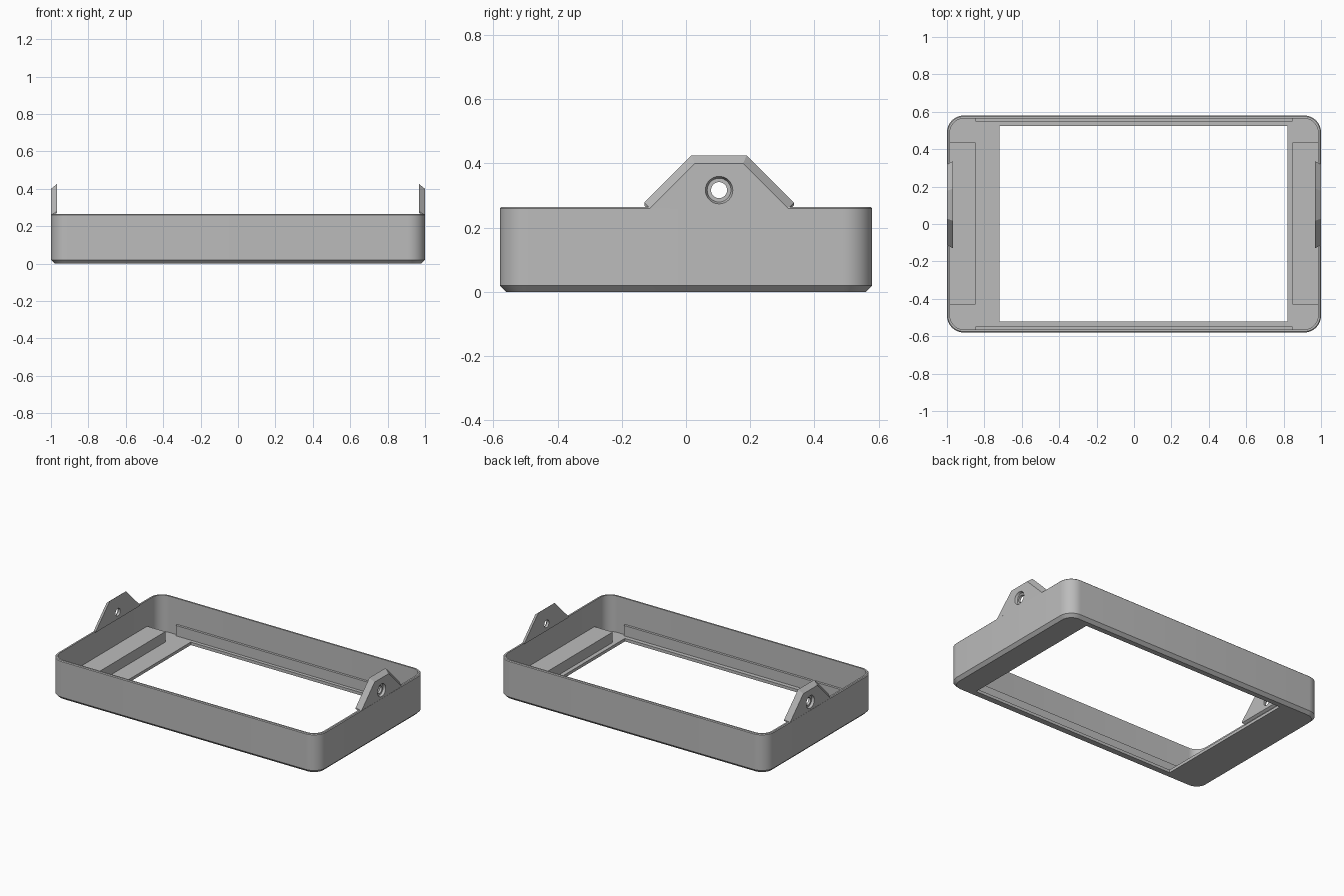
import bpy, bmesh, math
from mathutils import Matrix

if "Cube" in bpy.data.objects:
    bpy.data.objects.remove(bpy.data.objects["Cube"], do_unlink=True)

grey = bpy.data.materials.new("matte_grey")
grey.use_nodes = True
colour = (0.5, 0.5, 0.5, 1)
grey.diffuse_color = colour
grey.node_tree.nodes["Principled BSDF"].inputs["Base Color"].default_value = colour

HALF_X, HALF_Y, HEIGHT = 1.0, 0.58, 0.265
WALL, FLOOR, RADIUS = 0.016, 0.02, 0.09


def finish(name, bm):
    bmesh.ops.recalc_face_normals(bm, faces=bm.faces)
    mesh = bpy.data.meshes.new(name)
    bm.to_mesh(mesh)
    bm.free()
    mesh.materials.append(grey)
    obj = bpy.data.objects.new(name, mesh)
    bpy.context.collection.objects.link(obj)
    return obj


def loft(name, rings):
    """Closed solid through rings that have equal point counts."""
    bm = bmesh.new()
    loops = [[bm.verts.new(p) for p in ring] for ring in rings]
    n = len(loops[0])
    for a, b in zip(loops, loops[1:]):
        for i in range(n):
            j = (i + 1) % n
            bm.faces.new((a[i], a[j], b[j], b[i]))
    bm.faces.new(loops[0])
    bm.faces.new(loops[-1])
    return finish(name, bm)


def box(name, x0, x1, y0, y1, z0, z1):
    return loft(name, [[(x0, y0, z), (x1, y0, z), (x1, y1, z), (x0, y1, z)]
                       for z in (z0, z1)])


def rounded_ring(inset, z, steps=10):
    r = RADIUS - inset
    ring = []
    for k, (sx, sy) in enumerate([(1, 1), (-1, 1), (-1, -1), (1, -1)]):
        for i in range(steps + 1):
            a = math.pi / 2 * (k + i / steps)
            ring.append((sx * (HALF_X - RADIUS) + r * math.cos(a),
                         sy * (HALF_Y - RADIUS) + r * math.sin(a), z))
    return ring


def circle_x(x, r, y=0.103, z=0.317, n=32):
    return [(x, y + r * math.cos(2 * math.pi * i / n),
             z + r * math.sin(2 * math.pi * i / n)) for i in range(n)]


def select_only(obj):
    bpy.ops.object.select_all(action='DESELECT')
    obj.select_set(True)
    bpy.context.view_layer.objects.active = obj


def cut(obj, cutter):
    mod = obj.modifiers.new("cut", 'BOOLEAN')
    mod.operation = 'DIFFERENCE'
    mod.solver = 'EXACT'
    mod.object = cutter
    select_only(obj)
    bpy.ops.object.modifier_apply(modifier=mod.name)
    bpy.data.objects.remove(cutter, do_unlink=True)


def smooth(obj):
    select_only(obj)
    bpy.ops.object.shade_smooth_by_angle(angle=math.radians(25))


# Tray: chamfered base, thin rounded wall, open top
tray = loft("frame_tray", [
    rounded_ring(0.02, 0), rounded_ring(0, 0.02),
    rounded_ring(0, HEIGHT - 0.005), rounded_ring(0.005, HEIGHT),
    rounded_ring(WALL, HEIGHT), rounded_ring(WALL, FLOOR)])
# Off-centre rectangular window through the floor
cut(tray, box("window_cutter", -0.72, 0.82, -0.52, 0.525, -0.1, 0.1))
smooth(tray)

# Raised pads at the ends and slim ledges along the long walls
LEDGE_TOP = 0.09
for side, s in (("left", 1), ("right", -1)):
    x0, x1 = sorted((s * 0.848, s * 0.99))
    box(side + "_pad", x0, x1, -0.43, 0.437, FLOOR - 0.005, LEDGE_TOP)
for side, s in (("back", 1), ("front", -1)):
    y0, y1 = sorted((s * 0.548, s * 0.57))
    box(side + "_ledge", -0.848, 0.848, y0, y1, FLOOR - 0.005, LEDGE_TOP)

# Mounting ears: outline tapers towards the outside, stepped screw hole
inner = [(-0.13, 0.27), (-0.13, 0.278), (0.017, 0.425),
         (0.189, 0.425), (0.336, 0.278), (0.336, 0.27)]
outer = [(-0.112, 0.25), (-0.112, 0.26), (0.028, 0.4),
         (0.178, 0.4), (0.318, 0.26), (0.318, 0.25)]
for side, s in (("left", 1), ("right", -1)):
    ear = loft(side + "_ear", [[(s * 0.968, y, z) for y, z in inner],
                               [(s * 0.9995, y, z) for y, z in outer]])
    cut(ear, loft("bore_cutter", [circle_x(s * 0.9, 0.025), circle_x(s * 1.1, 0.025)]))
    cut(ear, loft("recess_cutter", [circle_x(s * 0.984, 0.037),
                                    circle_x(s * 1.0, 0.043),
                                    circle_x(s * 1.1, 0.043)]))
    smooth(ear)
